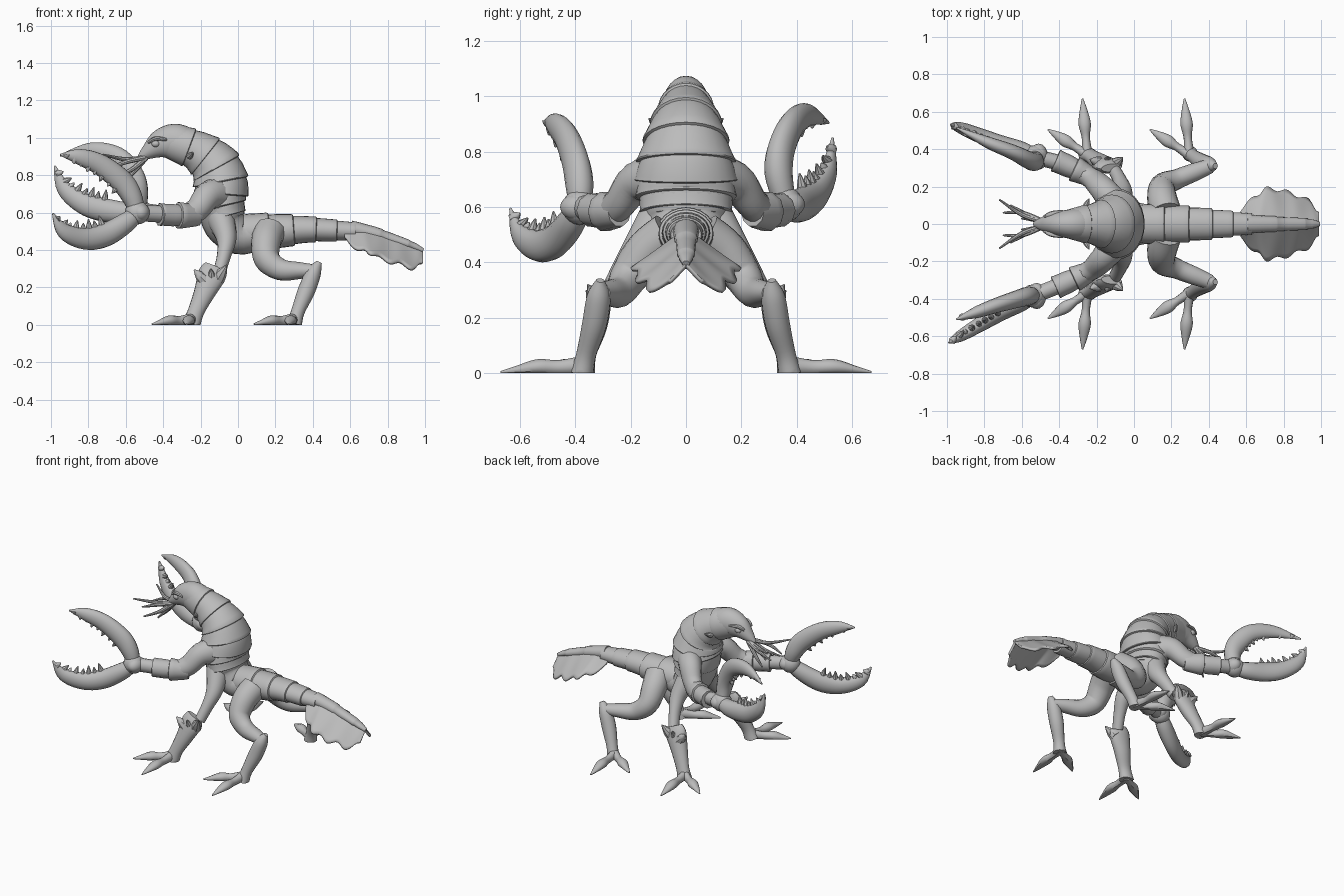
import bpy, bmesh, math
from mathutils import Vector

cube = bpy.data.objects.get("Cube")
if cube:
    bpy.data.objects.remove(cube, do_unlink=True)

shell = bpy.data.materials.new("shell grey")
shell.use_nodes = True
GREY = (0.5, 0.5, 0.5, 1)
shell.diffuse_color = GREY
shell.node_tree.nodes["Principled BSDF"].inputs["Base Color"].default_value = GREY


def finish(name, bm, angle=40):
    bmesh.ops.recalc_face_normals(bm, faces=bm.faces[:])
    me = bpy.data.meshes.new(name)
    bm.to_mesh(me)
    bm.free()
    me.materials.append(shell)
    ob = bpy.data.objects.new(name, me)
    bpy.context.collection.objects.link(ob)
    bpy.ops.object.select_all(action='DESELECT')
    ob.select_set(True)
    bpy.context.view_layer.objects.active = ob
    bpy.ops.object.shade_smooth_by_angle(angle=math.radians(angle))
    return ob


def spline(keys, t):
    """Smooth interpolation through rows of numbers, t from 0 to len - 1."""
    i = min(int(t), len(keys) - 2)
    f = t - i
    p = [keys[max(0, min(len(keys) - 1, i + k))] for k in (-1, 0, 1, 2)]
    return [0.5 * (2 * b + (c - a) * f + (2 * a - 5 * b + 4 * c - d) * f * f
                   + (3 * b - a - 3 * c + d) * f ** 3) for a, b, c, d in zip(*p)]


def tube(name, keys, side=(0, 1, 0), sides=16, steps=5, bands=0, flare=0.09, floor=False):
    """Loft ellipses along keys (x, y, z, half width, half height); bands make plates."""
    end = len(keys) - 1
    if bands:
        rows = [(end * (k + f) / bands, 1 + flare * g) for k in range(bands)
                for f, g in ((0.02, -0.5), (0.3, -0.1), (0.75, 0.3), (0.93, 0.6), (0.99, 0.4))]
    else:
        rows = [(k / steps, 1) for k in range(end * steps + 1)]
    bm = bmesh.new()
    rings = []
    for t, grow in rows:
        x, y, z, w, h = spline(keys, t)
        ahead = Vector(spline(keys, min(end, t + 0.05))[:3])
        behind = Vector(spline(keys, max(0, t - 0.05))[:3])
        tan = (ahead - behind).normalized()
        s = Vector(side)
        s = (s - tan * s.dot(tan)).normalized()
        u = tan.cross(s)
        ring = []
        for k in range(sides):
            a = math.tau * k / sides
            co = (Vector((x, y, z)) + s * math.cos(a) * max(w, 0.002) * grow
                  + u * math.sin(a) * max(h, 0.002) * grow)
            if floor:
                co.z = max(co.z, 0)
            ring.append(bm.verts.new(co))
        rings.append(ring)
    for r, q in zip(rings, rings[1:]):
        for k in range(sides):
            j = (k + 1) % sides
            bm.faces.new((r[k], r[j], q[j], q[k]))
    bm.faces.new(rings[0])
    bm.faces.new(rings[-1])
    return finish(name, bm)


def ball(name, loc, size):
    bm = bmesh.new()
    bmesh.ops.create_uvsphere(bm, u_segments=16, v_segments=10, radius=1)
    for v in bm.verts:
        v.co = Vector(loc) + Vector(a * b for a, b in zip(v.co, size))
    return finish(name, bm)


def spike(name, base, tip, r):
    b, t = Vector(base), Vector(tip)
    m = b.lerp(t, 0.5)
    side = (0, 1, 0) if abs((t - b).normalized().y) < 0.9 else (1, 0, 0)
    tube(name, [(*b, r, r), (*m, r * 0.75, r * 0.75), (*t, 0.003, 0.003)], side, 8, 2)


# Head, plated back and belly
tube("head", [(-.53, 0, .885, .015, .015), (-.48, 0, .925, .042, .042), (-.41, 0, .967, .064, .08),
              (-.33, 0, .977, .082, .098), (-.25, 0, .94, .094, .092)], sides=24)
tube("torso_plates", [(-.36, 0, .98, .078, .094), (-.22, 0, .93, .11, .108), (-.125, 0, .85, .147, .135),
                      (-.09, 0, .75, .177, .145), (-.09, 0, .66, .178, .132),
                      (-.07, 0, .58, .16, .11)], sides=28, bands=7, flare=.08)
tube("waist", [(-.09, 0, .64, .17, .125), (-.07, 0, .54, .146, .115), (.01, 0, .475, .118, .1),
               (.10, 0, .49, .1, .09)], sides=24)
tube("tail_plates", [(.03, 0, .495, .108, .1), (.2, 0, .5, .102, .093), (.36, 0, .51, .086, .071),
                     (.5, 0, .505, .07, .058), (.63, 0, .5, .053, .045)], sides=24, bands=5, flare=.1)
tube("tail_ridge", [(.6, 0, .515, .05, .045), (.72, 0, .49, .042, .036), (.85, 0, .45, .034, .028),
                    (.94, 0, .42, .028, .02), (.99, 0, .395, .012, .012)], bands=3)

# Scalloped tail fan, shaped like a drooping roof
ridge = [(.57, .545, .08, .46), (.65, .53, .15, .405), (.71, .515, .19, .39), (.79, .49, .18, .35),
         (.87, .46, .155, .33), (.95, .425, .115, .305), (.99, .40, .05, .345)]
bm = bmesh.new()
grid = []
for i in range(43):
    t = i / 7
    x, top, half, low = spline(ridge, t)
    row = []
    for j in range(-8, 9):
        v = abs(j) / 8
        fold = 0.011 * math.cos((t - 2) * math.tau * .75) * v
        row.append(bm.verts.new((x, math.copysign(v, j) * (half + fold), top + (low - top) * v - fold * .8)))
    grid.append(row)
for r, q in zip(grid, grid[1:]):
    for j in range(16):
        bm.faces.new((r[j], r[j + 1], q[j + 1], q[j]))
fan = finish("tail_fan", bm)
fan.modifiers.new("thickness", 'SOLIDIFY').thickness = 0.014

# Parts that mirror across the body
for s, word in ((1, "right"), (-1, "left")):
    ball(f"{word}_eye", (-.44, s * .052, .968), (.022, .016, .018))
    tube(f"{word}_brow", [(-.48, s * .04, .975, .008, .008), (-.44, s * .055, .995, .014, .012),
                          (-.38, s * .068, .99, .008, .008)], sides=8)
    spike(f"{word}_cheek_hook", (-.26, s * .09, .90), (-.24, s * .135, .92), .018)

    # Mouth feelers
    for k, (mid, tip) in enumerate((((-.6, .05, .885), (-.72, .13, .91)),
                                    ((-.6, .06, .87), (-.70, .06, .83)),
                                    ((-.57, .05, .83), (-.66, .10, .79)),
                                    ((-.545, .025, .83), (-.60, .03, .77)))):
        tube(f"{word}_feeler_{k}", [(-.49, s * .015, .895, .014, .014),
                                    (mid[0], s * mid[1], mid[2], .012, .012),
                                    (tip[0], s * tip[1], tip[2], .005, .005)], sides=8)

    # Front leg with a horned shin collar
    tube(f"{word}_front_thigh", [(-.09, s * .09, .56, .075, .085), (-.062, s * .17, .46, .054, .056),
                                 (-.075, s * .23, .37, .038, .042),
                                 (-.10, s * .28, .28, .034, .036)], (1, 0, 0))
    tube(f"{word}_front_shin", [(-.12, s * .30, .31, .06, .022), (-.14, s * .31, .265, .075, .04),
                                (-.18, s * .33, .17, .057, .045), (-.225, s * .36, .07, .044, .036),
                                (-.25, s * .37, .0, .05, .042)], (1, 0, 0), floor=True)
    for k, (b, t, r) in enumerate((((-.11, .31, .24), (-.06, .355, .32), .038),
                                   ((-.165, .32, .22), (-.235, .345, .295), .04),
                                   ((-.14, .325, .24), (-.145, .36, .30), .026))):
        spike(f"{word}_shin_horn_{k}", (b[0], s * b[1], b[2]), (t[0], s * t[1], t[2]), r)

    # Hind leg
    tube(f"{word}_hind_thigh", [(.17, s * .06, .50, .085, .085), (.15, s * .14, .44, .08, .08),
                                (.155, s * .205, .35, .07, .068), (.23, s * .24, .295, .058, .054),
                                (.33, s * .28, .29, .045, .048), (.41, s * .31, .29, .033, .038)], (0, 0, 1))
    tube(f"{word}_hind_shin", [(.435, s * .31, .335, .015, .015), (.405, s * .315, .28, .042, .04),
                               (.365, s * .33, .18, .045, .046), (.32, s * .36, .07, .036, .036),
                               (.30, s * .375, .0, .042, .042)], (0, 1, 0), floor=True)

    # Two splayed toes on each foot
    for pair, x in (("front", -.25), ("hind", .295)):
        for k, (dx, y) in enumerate(((-.025, .67), (-.21, .505))):
            def toe(f, w, h):
                return (x + dx * f, s * (.37 + (y - .37) * f), h * .8, w, h)
            tube(f"{word}_{pair}_toe_{k}", [toe(0, .03, .035), toe(.3, .022, .026), toe(.55, .033, .028),
                                            toe(.8, .02, .015), toe(1, .004, .004)],
                 (1, .3, 0) if k == 0 else (0, 1, 0), 12, floor=True)


# Arms and toothed claws
def claw(word, s, hand, upper, lower):
    tube(f"{word}_upper_arm", [(-.10, s * .10, .70, .085, .095), (-.16, s * .18, .69, .07, .075),
                               (-.215, s * .235, .62, .058, .065), (-.27, s * .27, .585, .052, .062)])
    hx, hy, hz = hand
    tube(f"{word}_forearm", [(-.21, s * .24, .585, .052, .062), (-.32, s * .295, .585, .062, .066),
                             (-.42, s * .34, .59, .056, .056)], sides=10, bands=2, flare=.2)
    tube(f"{word}_wrist", [(-.39, s * .325, .59, .042, .045), (hx, hy, hz, .042, .045)], sides=12)
    ball(f"{word}_palm", hand, (.066, .062, .064))
    ball(f"{word}_knuckle", (hx + .02, hy, hz), (.05, .07, .05))
    for part, path, other, bite in (("upper_pincer", upper, lower, .032), ("lower_pincer", lower, upper, .055)):
        sizes = ((.05, .055), (.047, .063), (.04, .057), (.03, .042), (.004, .005))
        tube(f"{word}_{part}", [(hx, hy, hz, .038, .04)] + [(*p, *r) for p, r in zip(path, sizes)],
             (-.35, s * -.93, 0), 16)
        for k in range(8):
            t = 1 + k * 0.37
            c, o = Vector(spline(path, t)), Vector(spline(other, t))
            tan = (Vector(spline(path, t + .1)) - c).normalized()
            d = o - c
            d = (d - tan * d.dot(tan)).normalized()
            h = .055 - .0085 * (t - 1) ** 2
            spike(f"{word}_{part}_tooth_{k}", c + d * h * .5, c + d * (h + bite * (1 - .3 * (k % 2))), .022)


claw("left", -1, (-.54, -.385, .60),
     [(-.565, -.385, .68), (-.62, -.40, .765), (-.735, -.435, .855), (-.85, -.475, .898), (-.95, -.51, .91)],
     [(-.60, -.415, .545), (-.71, -.47, .48), (-.82, -.535, .46), (-.93, -.60, .50), (-.99, -.635, .595)])
claw("right", 1, (-.53, .36, .61),
     [(-.535, .335, .72), (-.57, .345, .81), (-.65, .385, .897), (-.79, .44, .932), (-.95, .515, .905)],
     [(-.60, .39, .60), (-.72, .43, .615), (-.83, .475, .65), (-.93, .515, .73), (-.98, .53, .85)])
